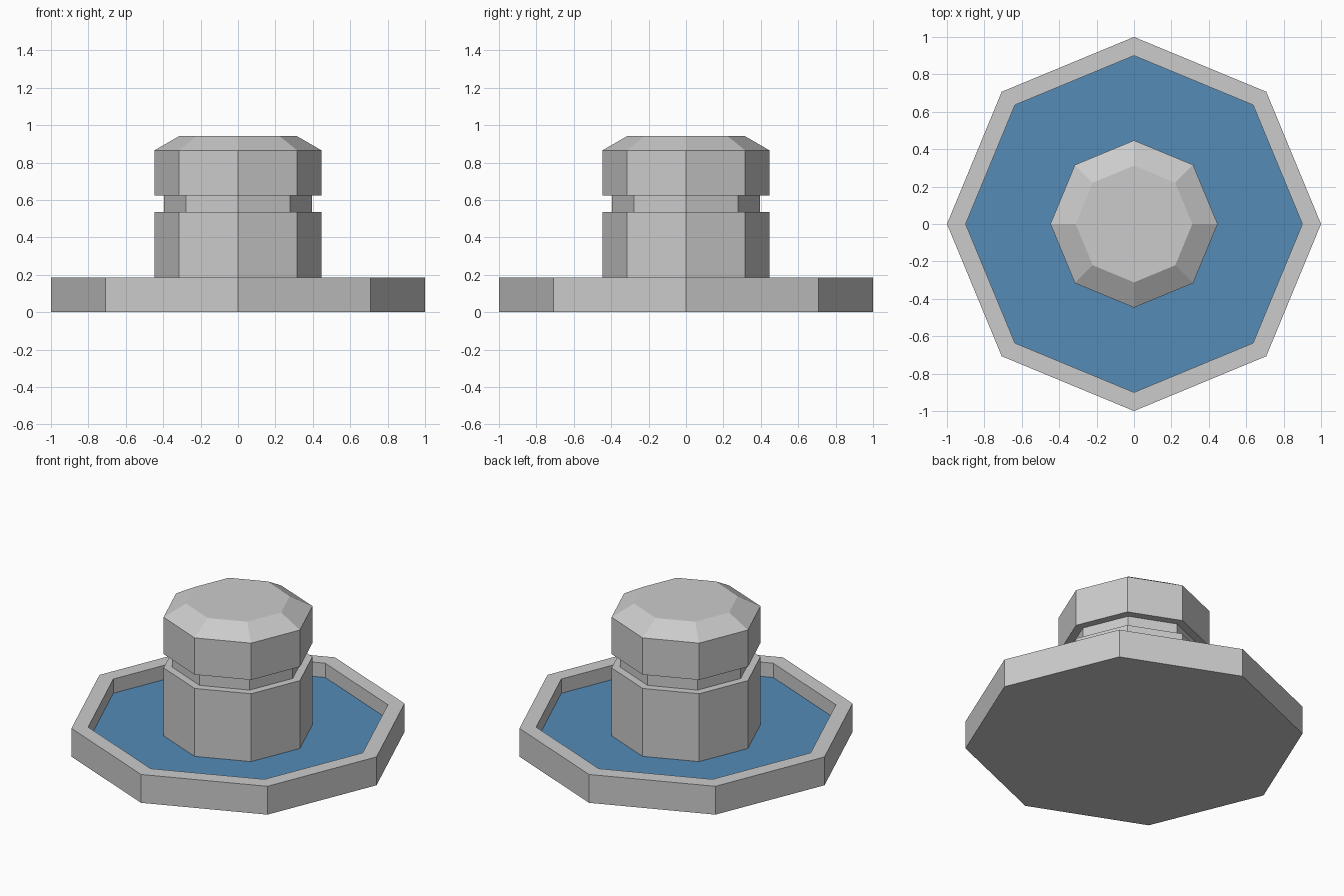
import bpy, bmesh
from math import cos, sin, tau

if "Cube" in bpy.data.objects:
    bpy.data.objects.remove(bpy.data.objects["Cube"])

SIDES = 8


def lathe(name, profile, color=None):
    """Closed eight-sided solid from (radius, z) rings, capped at both ends."""
    bm = bmesh.new()
    rings = [[bm.verts.new((r * cos(tau * i / SIDES), r * sin(tau * i / SIDES), z))
              for i in range(SIDES)] for r, z in profile]
    for a, b in zip(rings, rings[1:]):
        for i in range(SIDES):
            j = (i + 1) % SIDES
            bm.faces.new((a[i], a[j], b[j], b[i]))
    bm.faces.new(rings[0][::-1])
    bm.faces.new(rings[-1])
    bmesh.ops.recalc_face_normals(bm, faces=bm.faces)
    mesh = bpy.data.meshes.new(name)
    bm.to_mesh(mesh)
    bm.free()
    obj = bpy.data.objects.new(name, mesh)
    bpy.context.collection.objects.link(obj)
    if color:
        mat = bpy.data.materials.new(name)
        mat.diffuse_color = color
        mat.use_nodes = True
        mat.node_tree.nodes["Principled BSDF"].inputs["Base Color"].default_value = mat.diffuse_color
        mesh.materials.append(mat)
    return obj


# Shallow basin with a raised rim
lathe("basin", [(1, 0), (1, 0.185), (0.9, 0.185), (0.9, 0.06)])

# Water filling the basin
lathe("water", [(0.9, 0.06), (0.9, 0.092)], (0.09, 0.26, 0.47, 1))

# Central column, recessed neck and bevelled cap
lathe("column", [(0.447, 0.06), (0.447, 0.535)])
lathe("neck", [(0.395, 0.535), (0.395, 0.625)])
lathe("cap", [(0.447, 0.625), (0.447, 0.865), (0.312, 0.943)])
